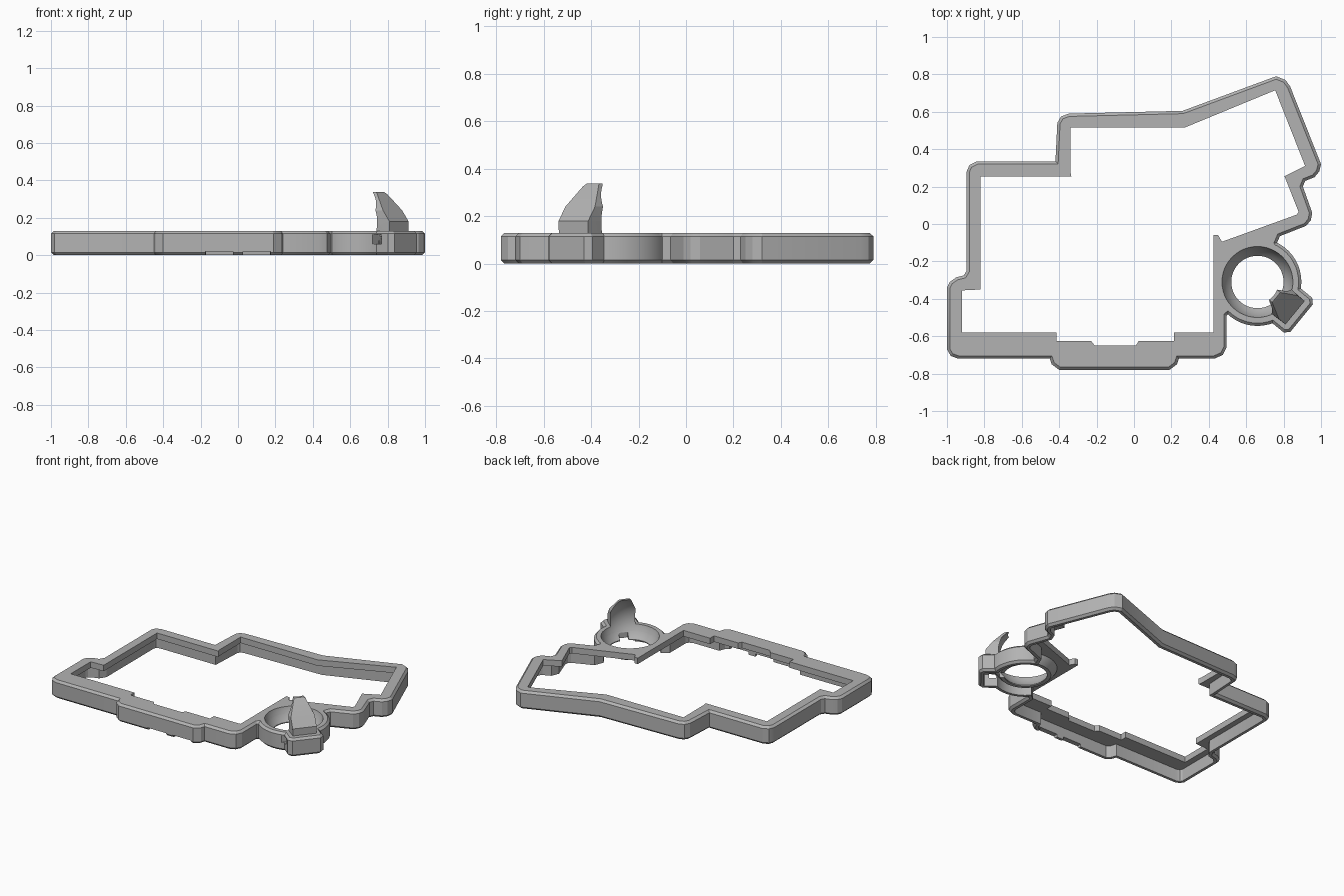
import bpy, bmesh, math
from mathutils import Vector, Matrix

if "Cube" in bpy.data.objects:
    bpy.data.objects.remove(bpy.data.objects["Cube"], do_unlink=True)

grey = bpy.data.materials.new("warm_grey_plastic")
grey.use_nodes = True
colour = (0.45, 0.45, 0.45, 1)
grey.diffuse_color = colour
grey.node_tree.nodes["Principled BSDF"].inputs["Base Color"].default_value = colour

HEIGHT, WALL, PLATE_UNDERSIDE = .13, .035, .087
CUP = Vector((.66, -.31, .178))          # centre of the ball
BALL = .196
OUT = Vector((.77, -.63, 0)).normalized()  # from the ball towards the rest
SIDE = Vector((-OUT.y, OUT.x, 0))


def finish(name, bm):
    bmesh.ops.recalc_face_normals(bm, faces=bm.faces)
    mesh = bpy.data.meshes.new(name)
    bm.to_mesh(mesh)
    bm.free()
    mesh.materials.append(grey)
    obj = bpy.data.objects.new(name, mesh)
    bpy.context.collection.objects.link(obj)
    return obj


def inset(points, distance):
    """Move a counter-clockwise outline inwards with mitred corners."""
    pts = [Vector(p) for p in points]
    result = []
    for i, p in enumerate(pts):
        before = (p - pts[i - 1]).normalized()
        after = (pts[(i + 1) % len(pts)] - p).normalized()
        n1, n2 = (Vector((-d.y, d.x)) for d in (before, after))
        result.append(p + (n1 + n2) * distance / max(1 + n1.dot(n2), .4))
    return result


def loft(name, layers):
    """Skin matching rings of 3D points and cap both ends."""
    bm = bmesh.new()
    rings = [[bm.verts.new(p) for p in layer] for layer in layers]
    n = len(rings[0])
    for low, high in zip(rings, rings[1:]):
        for i in range(n):
            j = (i + 1) % n
            bm.faces.new((low[i], low[j], high[j], high[i]))
    bm.faces.new(rings[0][::-1])
    bm.faces.new(rings[-1])
    return finish(name, bm)


def prism(name, points, z0, z1, chamfer=0):
    def ring(d, z):
        return [(p[0], p[1], z) for p in inset(points, d)]
    if not chamfer:
        return loft(name, [ring(0, z0), ring(0, z1)])
    return loft(name, [ring(chamfer, z0), ring(0, z0 + chamfer),
                       ring(0, z1 - chamfer), ring(chamfer, z1)])


def combine(target, tool, operation):
    mod = target.modifiers.new(operation.lower(), "BOOLEAN")
    mod.operation, mod.solver, mod.object = operation, "EXACT", tool
    bpy.context.view_layer.objects.active = target
    bpy.ops.object.modifier_apply(modifier=mod.name)
    bpy.data.objects.remove(tool, do_unlink=True)


def circle(radius, n=48):
    return [(CUP.x + radius * math.cos(math.tau * i / n),
             CUP.y + radius * math.sin(math.tau * i / n)) for i in range(n)]


def ball():
    bm = bmesh.new()
    bmesh.ops.create_uvsphere(bm, u_segments=48, v_segments=32, radius=BALL,
                              matrix=Matrix.Translation(CUP))
    return finish("ball_cutter", bm)


def local(u, v, z):
    p = CUP + OUT * u + SIDE * v
    return (p.x, p.y, z)


def box(name, u0, u1, v0, v1, z0, z1):
    base = [(u0, v0), (u1, v0), (u1, v1), (u0, v1)]
    return loft(name, [[local(u, v, z) for u, v in base] for z in (z0, z1)])


# Outer outline of the frame, counter-clockwise from the front right corner
outline = [
    (-1, -.67), (-.98, -.705), (-.94, -.72), (-.45, -.72), (-.44, -.75), (-.4, -.78),
    (.19, -.78), (.23, -.75), (.24, -.72), (.43, -.72), (.475, -.7), (.495, -.66),
    (.495, -.49), (.6, -.4), (.74, -.2), (.79, -.14), (.765, -.1), (.78, -.065),
    (.92, -.01), (.945, .02), (.953, .06), (.903, .2), (.915, .23), (.965, .25),
    (.99, .28), (1, .32), (.835, .735), (.81, .77), (.76, .79), (.26, .605),
    (-.35, .59), (-.39, .575), (-.41, .54), (-.42, .335), (-.84, .335),
    (-.88, .315), (-.895, .28), (-.895, -.25), (-.91, -.275), (-.95, -.285),
    (-.985, -.31), (-1, -.34)]
# Outline of the large opening
opening = [
    (-.92, -.58), (-.415, -.58), (-.415, -.625), (-.23, -.625), (-.21, -.65),
    (.01, -.65), (.025, -.625), (.215, -.625), (.215, -.58), (.425, -.58),
    (.425, -.06), (.45, -.06), (.47, -.095), (.87, .05), (.88, .065), (.805, .255),
    (.915, .31), (.755, .715), (.27, .515), (-.34, .515), (-.34, .28),
    (-.335, .255), (-.82, .255), (-.82, -.35), (-.92, -.355)]
# Outline of the pod below the rest, in ball-centred directions
pod = [local(u, v, 0)[:2] for u, v in (
    (.1, -.12), (.28, -.12), (.305, -.095), (.305, .095), (.28, .12), (.1, .12))]

# Frame: solid union, hollowed from beneath, then opened
frame = prism("case_frame", outline, 0, HEIGHT, .015)
combine(frame, prism("disc", circle(.235), 0, HEIGHT, .0151), "UNION")
combine(frame, prism("pod", pod, 0, HEIGHT, .0149), "UNION")
for shape in (inset(outline, WALL), circle(.2), inset(pod, WALL)):
    combine(frame, prism("cavity", shape, -.1, PLATE_UNDERSIDE), "DIFFERENCE")
combine(frame, prism("opening_cutter", opening, -.2, .3), "DIFFERENCE")
combine(frame, ball(), "DIFFERENCE")

# Shallow finger notches along the front lower edge and a slot in the pod
for side in (-1, 1):
    x = side * .1
    notch = [(x - .08, -.9), (x + .08, -.9), (x + .07, -.7), (x - .07, -.7)]
    combine(frame, prism("notch_cutter", notch, -.1, .02), "DIFFERENCE")
combine(frame, box("slot_cutter", .19, .235, -.2, -.07, .06, .11), "DIFFERENCE")


# Spherical cup that carries the ball
def cup_ring(radius, z):
    return [(x, y, z) for x, y in circle(radius)]


cup = loft("ball_cup", [cup_ring(.165, .035), cup_ring(.185, .055),
                        cup_ring(.203, .08), cup_ring(.214, .11)])
combine(cup, ball(), "DIFFERENCE")
combine(cup, prism("cup_hole_cutter", circle(.14), -.1, .2), "DIFFERENCE")
combine(cup, box("sensor_cutter", .1, .17, -.03, .03, 0, .08), "DIFFERENCE")

# Upright rest, hollowed by the ball
rest_layers = []
for z, inner, outer, half in ((.1, .15, .26, .083), (.18, .15, .26, .085),
                              (.24, .15, .215, .085), (.325, .1, .145, .045),
                              (.338, .1, .13, .035)):
    rest_layers.append([local(inner, -half, z), local(outer, -half * .95, z),
                        local(outer, half * .95, z), local(inner, half, z)])
rest = loft("thumb_rest", rest_layers)
combine(rest, ball(), "DIFFERENCE")

for obj in (frame, cup, rest):
    bpy.ops.object.select_all(action="DESELECT")
    obj.select_set(True)
    bpy.context.view_layer.objects.active = obj
    bpy.ops.object.shade_smooth_by_angle(angle=math.radians(25))
